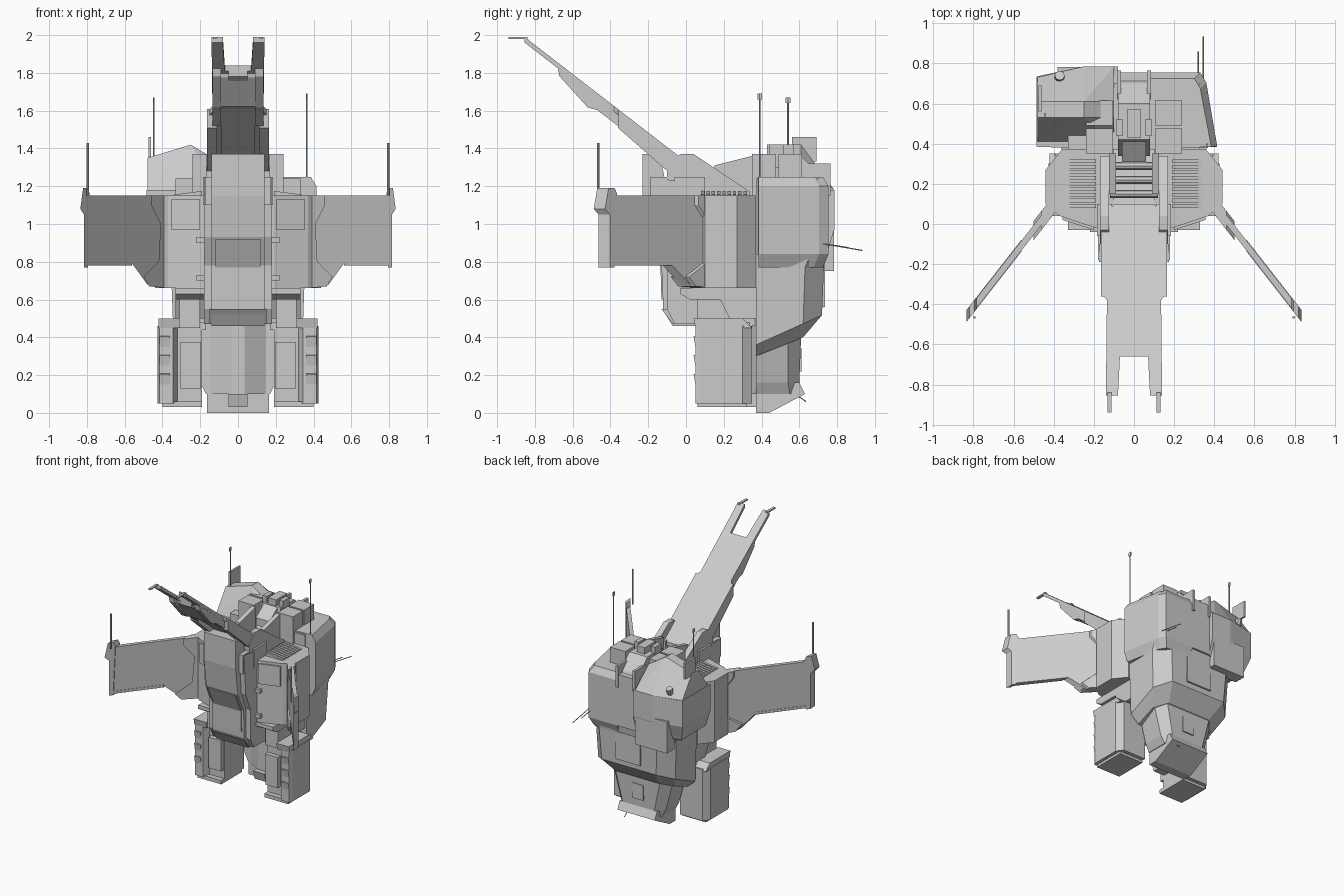
import bpy, bmesh
from mathutils import Vector

if "Cube" in bpy.data.objects:
    bpy.data.objects.remove(bpy.data.objects["Cube"])

grey = bpy.data.materials.new("plain_grey")
grey.use_nodes = True
shade = (.6, .6, .6, 1)
grey.diffuse_color = shade
grey.node_tree.nodes["Principled BSDF"].inputs["Base Color"].default_value = shade

# Shared heights and depths
ROOF, DECK, SHOULDER, BELT, WAIST, HIP = 1.37, 1.25, 1.15, .84, .66, .5
HULL_FRONT, HULL_BACK = .37, .74


def finish(name, bm, mirror=False, warp=None):
    """Turn the bmesh into a grey object, optionally warped and mirrored."""
    if warp:
        for vert in bm.verts:
            vert.co = warp(vert.co)
    bmesh.ops.recalc_face_normals(bm, faces=bm.faces)
    mesh = bpy.data.meshes.new(name)
    bm.to_mesh(mesh)
    bm.free()
    mesh.materials.append(grey)
    part = bpy.data.objects.new(name, mesh)
    bpy.context.collection.objects.link(part)
    if mirror:
        part.modifiers.new("Mirror", 'MIRROR').use_axis = (True, False, False)


def loft(name, rings, mirror=False, warp=None):
    """Skin a stack of outlines that have equal point counts."""
    bm = bmesh.new()
    rings = [[bm.verts.new(point) for point in ring] for ring in rings]
    for low, high in zip(rings, rings[1:]):
        for i in range(len(low)):
            bm.faces.new((low[i - 1], low[i], high[i], high[i - 1]))
    bm.faces.new(rings[0])
    bm.faces.new(rings[-1])
    finish(name, bm, mirror, warp)


def prism(name, axis, profile, span, mirror=False, warp=None):
    """Extrude a profile, drawn in the two other axes, across the span."""
    place = {'x': lambda a, b, depth: (depth, a, b),
             'y': lambda a, b, depth: (a, depth, b),
             'z': lambda a, b, depth: (a, b, depth)}[axis]
    loft(name, [[place(a, b, depth) for a, b in profile] for depth in span], mirror, warp)


def across(name, profile, width, warp=None):
    """Extrude a side profile evenly about the centre line."""
    prism(name, 'x', profile, (-width, width), warp=warp)


def box(name, x, y, z, mirror=False, warp=None):
    left, right = x
    front, back = y
    prism(name, 'z', [(left, front), (right, front), (right, back), (left, back)], z, mirror, warp)


def hull(name, points):
    bm = bmesh.new()
    for point in points:
        bm.verts.new(point)
    bmesh.ops.convex_hull(bm, input=bm.verts)
    finish(name, bm)


def rod(name, start, end, radius, mirror=False):
    start, end = Vector(start), Vector(end)
    bm = bmesh.new()
    bmesh.ops.create_cone(bm, cap_ends=True, segments=8, radius1=radius, radius2=radius,
                          depth=(end - start).length)
    turn = (end - start).to_track_quat('Z', 'Y')
    finish(name, bm, mirror, lambda co: turn @ co + (start + end) / 2)


# Boom: a flat forked plate sheared upwards towards the front
def climb(co):
    return Vector((co.x, co.y, co.z + 1.33 - .773 * co.y))


edge = [(.1, .1), (.165, 0), (.165, -.34), (.135, -.38), (.14, -.855), (.08, -.855), (.07, -WAIST)]
prism("boom_plate", 'z', edge + [(-x, y) for x, y in reversed(edge)], (-.03, 0), warp=climb)
rail = [(-.68, -.02), (-.67, -.066), (-.52, -.115), (-.47, -.09), (-.36, -.09), (-.36, 0)]
prism("boom_front_rail", 'x', rail, (.09, .135), mirror=True, warp=climb)
rail = [(-.36, 0), (-.36, -.1), (-.06, -.13), (.1, -.1), (.1, 0)]
prism("boom_rear_rail", 'x', rail, (.11, .165), mirror=True, warp=climb)
keel = [(-.65, 0), (-.64, -.05), (-.52, -.11), (-.45, -.07), (0, -.08), (.1, 0)]
across("boom_keel", keel, .09, warp=climb)
box("boom_latch", x=(-.05, .05), y=(-.66, -.63), z=(-.06, 0), warp=climb)
box("boom_tip_pin", x=(.113, .133), y=(-.94, -.84), z=(1.98, 1.99), mirror=True)

# Hinge brackets beside the boom
bracket = [(-.1, 1.2), (-.1, 1.3), (-.03, ROOF), (.04, ROOF), (.34, 1.17), (.34, 1.1), (0, 1.1)]
prism("hinge_bracket", 'x', bracket, (.125, .17), mirror=True)
box("hinge_block", x=(.14, .185), y=(-.06, .1), z=(1.1, DECK), mirror=True)
cheek = [(.15, 1.1), (.15, 1.31), (.35, 1.36), (.35, 1.1)]
prism("hinge_cheek", 'x', cheek, (.09, .125), mirror=True)
for y in (.15, .22, .29):
    rod("hinge_cross_bar", (-.12, y, 1.18), (.12, y, 1.18), .02)

# Chest column with rails, panel and clips
chest = [(-.23, ROOF), (-.23, SHOULDER), (-.2, .93), (-.13, .78), (-.12, .54), (-.07, .46),
         (HULL_FRONT, .46), (HULL_FRONT, 1.1), (-.1, 1.18), (-.14, ROOF)]
across("chest_column", chest, .14)
rail = [(-.18, DECK), (-.16, .93), (-.1, .78), (-.1, .55), (-.06, .47), (.1, .47), (.1, 1.2)]
prism("chest_rail", 'x', rail, (.14, .18), mirror=True)
across("chest_panel", [(-.205, .92), (-.135, .77), (-.13, .6), (0, .6), (0, .92)], .12)
across("chest_tray", [(-.13, .55), (-.07, .47), (.1, .47), (.1, .55)], .15)
for z in (.9, .7):
    box("chest_clip", x=(.17, .22), y=(-.04, .02), z=(z, z + .03), mirror=True)
box("upper_chest_clip", x=(.14, .175), y=(-.19, -.1), z=(1.1, DECK), mirror=True)

# Shoulder bodies with sloping caps and slatted vents
body = [(.1, -.02), (.19, -.02), (HULL_FRONT, .04), (.44, .1), (.44, .27), (.36, HULL_FRONT), (.1, HULL_FRONT)]
prism("shoulder_body", 'z', body, (WAIST, SHOULDER), mirror=True)
for i in range(9):
    y = .08 + .028 * i
    loft("vent_slat", [[(x, y, 1.14), (x, y, z), (x, y + .018, z), (x, y + .018, 1.14)]
                       for x, z in ((.19, 1.175), (.34, 1.155))], mirror=True)
panel = [(.2, -.03), (.355, .02), (.355, .05), (.2, 0)]
prism("shoulder_front_panel", 'z', panel, (.97, 1.13), mirror=True)


# Wings: flat shapes swept forward from the shoulders
def sweep(co):
    return Vector((co.x, co.y + .61 - 1.28 * co.x, co.z))


wing = [(.4, WAIST), (.48, .68), (.56, .79), (.81, .8), (.81, SHOULDER), (.4, SHOULDER)]
prism("wing", 'y', wing, (-.025, .025), mirror=True, warp=sweep)
root = [(HULL_FRONT, WAIST), (.47, .67), (.5, .72), (.42, .8), (.41, 1), (.46, 1.1), (.46, SHOULDER),
        (HULL_FRONT, SHOULDER)]
prism("wing_root", 'y', root, (-.05, .045), mirror=True, warp=sweep)
tip = [(.795, .77), (.815, .77), (.815, 1.05), (.835, 1.08), (.82, 1.19), (.795, 1.19), (.785, 1.16)]
prism("wing_tip", 'y', tip, (-.03, .03), mirror=True, warp=sweep)
box("wing_lower_trim", x=(.56, .8), y=(-.03, .03), z=(.78, .8), mirror=True, warp=sweep)
rod("wing_antenna", (.795, -.465, SHOULDER), (.795, -.465, 1.43), .007, mirror=True)

# Hips and leg pods
hip = [(-.03, WAIST), (-.03, .63), (.02, .6), (.18, .6), (.23, HIP), (.4, HIP), (.4, WAIST)]
prism("hip", 'x', hip, (.12, .33), mirror=True)
box("hip_strut", x=(.2, .31), y=(.06, .3), z=(.45, WAIST), mirror=True)
pod = [(.19, .1), (.32, .1), (.345, .05), (.415, .05), (.425, .08), (.425, .3), (.39, .35), (.19, .35)]
prism("leg_pod", 'z', pod, (.05, .46), mirror=True)
pod_top = [(.05, .45), (.04, HIP), (.3, HIP), (.35, .45)]
prism("leg_pod_top", 'x', pod_top, (.31, .42), mirror=True)
box("leg_inner_top", x=(.17, .32), y=(.1, .34), z=(.44, .48), mirror=True)
box("leg_front_plate", x=(.195, .305), y=(.065, .1), z=(.13, .375), mirror=True)
box("leg_foot", x=(.19, .4), y=(.06, .32), z=(.03, .06), mirror=True)
for z in (.15, .25, .35):
    block = [(.06, z), (.05, z), (.04, z + .055), (.06, z + .06)]
    prism("leg_front_block", 'x', block, (.36, .415), mirror=True)


# Rear hull: outlines with cut rear corners, pinched at the belt, tilted underneath
def hull_ring(z, width, back, cut, tilt=0):
    side = [(width, HULL_FRONT), (width, back - cut), (width - cut, back)]
    outline = side + [(-x, y) for x, y in reversed(side)]
    return [(x, y, z + tilt * (y - HULL_FRONT)) for x, y in outline]


loft("middle_hull", [hull_ring(.3, .27, .62, .08, tilt=.4), hull_ring(.36, .34, .72, .1, tilt=.45),
                     hull_ring(.77, .355, .73, .1), hull_ring(BELT, .36, HULL_BACK, .08)])
box("upper_hull", x=(-.33, .33), y=(HULL_FRONT, .7), z=(BELT, 1.24))
loft("lower_hull", [hull_ring(.1, .17, .6, .05), hull_ring(.16, .2, .6, .06), hull_ring(.42, .27, .61, .07)])
across("lower_keel", [(HULL_FRONT, 0), (.44, 0), (.63, .1), (.6, .16), (HULL_FRONT, .16)], .165)
front_keel = [(-.165, .38), (-.035, .3), (.035, .3), (.165, .38)]
prism("front_keel", 'z', front_keel, (.1, HIP))
across("keel_hook", [(.26, .1), (.28, .03), (.4, .03), (.4, .1)], .05)
box("rear_spine", x=(-.08, .08), y=(.6, .755), z=(BELT, DECK))
box("rear_lower_panel", x=(-.11, .11), y=(.6, .735), z=(.56, .78))
box("rear_hatch", x=(-.05, .05), y=(.58, .612), z=(.22, .34))


# Rear armour, larger and taller on one side
def armour(name, side, outer, rear, corner, back, steps):
    rings = []
    for z, inset in steps:
        outline = [(.08, HULL_FRONT), (outer - inset, .385), (rear - inset, back - inset - .05),
                   (corner - inset, back - inset), (.08, back - inset)]
        rings.append([(side * x, y, z) for x, y in outline])
    loft(name, rings)


armour("right_rear_armour", side=1, outer=.415, rear=.36, corner=.33, back=.755,
       steps=[(.77, .03), (BELT, 0), (1.2, 0), (DECK, .03)])
armour("left_rear_armour", side=-1, outer=.485, rear=.485, corner=.25, back=.785,
       steps=[(.8, .1), (BELT, .04), (.97, 0), (1.18, 0)])
hull("left_rear_roof", [(x, y, z) for x, top, back in ((-.48, 1.35, .73), (-.25, 1.42, .785), (-.1, 1.33, .785))
                        for y, z in ((.41, 1.18), (.53, top), (.61, top), (back, 1.18))])
box("left_rear_skirt", x=(-.38, -.1), y=(.69, .783), z=(.75, 1))
box("left_fin", x=(-.475, -.46), y=(.56, .69), z=(1.33, 1.46))
rod("left_port", (-HULL_FRONT, .72, 1.2), (-HULL_FRONT, HULL_BACK, DECK), .025)

# Equipment on the roof
for y in (.35, .49):
    box("roof_box", x=(.105, .24), y=(y, y + .125), z=(SHOULDER, ROOF), mirror=True)
across("roof_centre", [(.34, 1.2), (.42, ROOF), (.6, ROOF), (.7, 1.27), (HULL_BACK, 1.2)], .08)
across("roof_visor", [(.31, 1.24), (.31, 1.3), (.41, ROOF), (.41, 1.24)], .06)
box("roof_knob", x=(.055, .09), y=(.44, .52), z=(1.3, 1.42), mirror=True)
box("roof_sensor", x=(-.035, .035), y=(.43, .57), z=(1.36, 1.42))
box("roof_rear_fin", x=(.065, .085), y=(.62, .765), z=(SHOULDER, 1.32), mirror=True)

# Antennas and whiskers
for name, x, y, top in (("right_antenna", .365, .39, 1.69), ("left_antenna", -.445, .54, 1.67)):
    rod(name, (x, y, 1.2), (x, y, top), .004)
    box(name + "_tip", x=(x - .003, x + .003), y=(y - .012, y + .012), z=(top - .03, top))
rod("long_whisker", (.345, .7, .9), (.345, .935, .86), .003)
rod("short_whisker", (.32, .7, .9), (.32, .86, .875), .003)
rod("lower_whisker", (.1, .58, .1), (.1, .635, .06), .003)
